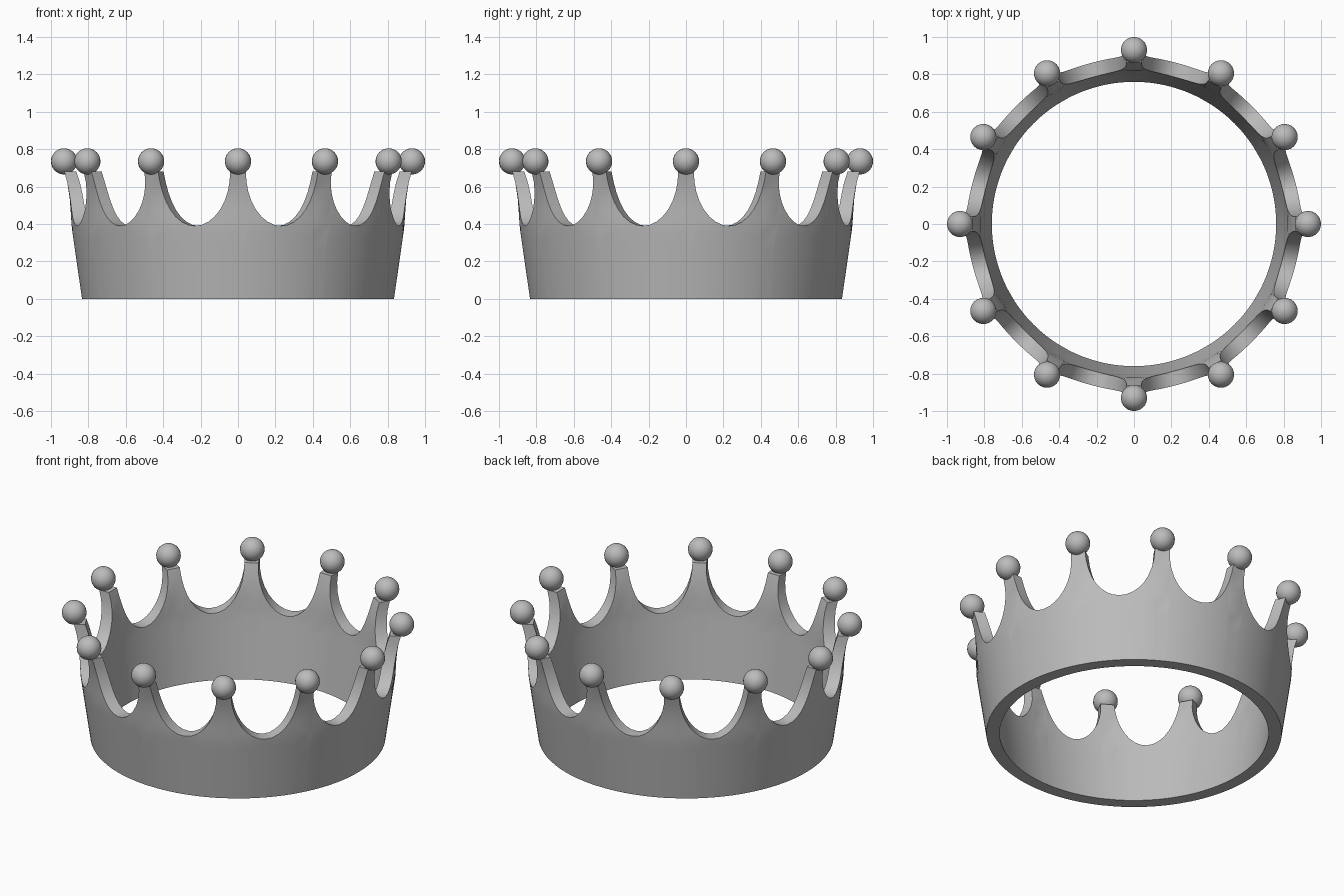
import bpy, bmesh
from math import sin, cos, pi, radians

cube = bpy.data.objects.get("Cube")
if cube:
    bpy.data.objects.remove(cube, do_unlink=True)

POINTS = 12          # spikes round the crown
STEPS = 16           # columns per scallop
ROWS = 10            # rows up the wall

# One plain grey for the whole crown
grey = bpy.data.materials.new("plain_grey")
grey.use_nodes = True
grey.diffuse_color = (0.5, 0.5, 0.5, 1)
grey.node_tree.nodes["Principled BSDF"].inputs["Base Color"].default_value = (0.5, 0.5, 0.5, 1)

# Flaring wall sections: (height, radius)
OUTER = [(0, 0.835), (0.39, 0.891), (0.5, 0.896), (0.6, 0.908), (0.69, 0.932)]
INNER = [(0, 0.76), (0.39, 0.815), (0.5, 0.824), (0.6, 0.840), (0.69, 0.868)]


def radius_at(profile, z):
    for (z0, r0), (z1, r1) in zip(profile, profile[1:]):
        if z <= z1:
            return r0 + (r1 - r0) * (z - z0) / (z1 - z0)
    return profile[-1][1]


def finish(obj):
    obj.data.materials.append(grey)
    bpy.ops.object.select_all(action="DESELECT")
    obj.select_set(True)
    bpy.context.view_layer.objects.active = obj
    bpy.ops.object.shade_smooth_by_angle(angle=radians(35))


# Column angles and heights: half-ellipse scallops between narrow spikes
columns = []
for p in range(POINTS):
    for i in range(STEPS + 1):
        t = pi * i / STEPS
        angle = radians(30 * p + 15 - 12.4 * cos(t))
        columns.append((angle, 0.68 - 0.29 * sin(t)))

# Closed band: each column is a loop up the outside and down the inside
bm = bmesh.new()
loops = []
for angle, height in columns:
    levels = [height * k / ROWS for k in range(ROWS + 1)]
    section = [(radius_at(OUTER, z), z) for z in levels]
    section += [(radius_at(INNER, z), z) for z in reversed(levels)]
    loops.append([bm.verts.new((r * cos(angle), r * sin(angle), z)) for r, z in section])
for a, b in zip(loops, loops[1:] + loops[:1]):
    for j in range(len(a)):
        k = (j + 1) % len(a)
        bm.faces.new((a[j], b[j], b[k], a[k]))
bmesh.ops.recalc_face_normals(bm, faces=bm.faces)
mesh = bpy.data.meshes.new("crown_band")
bm.to_mesh(mesh)
bm.free()
band = bpy.data.objects.new("crown_band", mesh)
bpy.context.collection.objects.link(band)
finish(band)

# Ball on the tip of every spike
for p in range(POINTS):
    a = 2 * pi * p / POINTS
    bpy.ops.mesh.primitive_uv_sphere_add(segments=24, ring_count=16, radius=0.07,
                                         location=(0.93 * cos(a), 0.93 * sin(a), 0.735))
    ball = bpy.context.object
    ball.name = f"tip_ball_{p + 1}"
    finish(ball)
